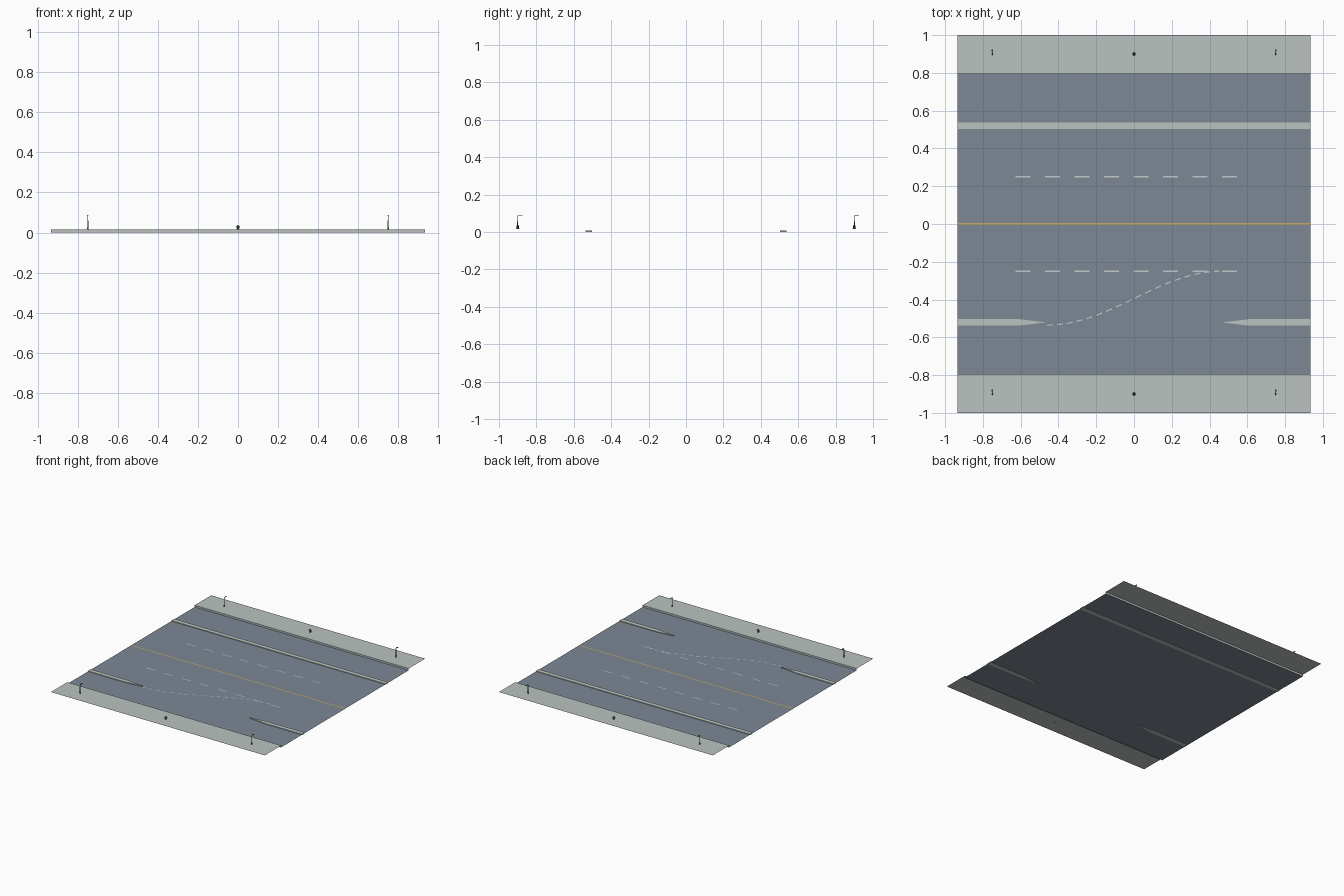
import bpy, bmesh, math
from mathutils import Vector

cube = bpy.data.objects.get("Cube")
if cube:
    bpy.data.objects.remove(cube)


def material(name, rgb):
    m = bpy.data.materials.new(name)
    m.use_nodes = True
    m.diffuse_color = (*rgb, 1)
    m.node_tree.nodes["Principled BSDF"].inputs["Base Color"].default_value = (*rgb, 1)
    return m


ASPHALT = material("asphalt", (0.205, 0.25, 0.30))
CONCRETE = material("concrete", (0.49, 0.54, 0.52))
PAINT = material("white_paint", (0.56, 0.60, 0.60))
YELLOW = material("yellow_paint", (0.56, 0.40, 0.13))
METAL = material("grey_metal", (0.12, 0.13, 0.13))

HALF_X, ROAD_Y, ROAD_Z, WALK_Z = 0.935, 0.795, 0.002, 0.016


def finish(name, bm, mat):
    bmesh.ops.recalc_face_normals(bm, faces=bm.faces)
    me = bpy.data.meshes.new(name)
    bm.to_mesh(me)
    bm.free()
    me.materials.append(mat)
    ob = bpy.data.objects.new(name, me)
    bpy.context.collection.objects.link(ob)
    return ob


def prism(bm, outline, z0, z1):
    """Closed block from an outline in x and y."""
    face = bm.faces.new([bm.verts.new((x, y, z0)) for x, y in outline])
    ext = bmesh.ops.extrude_face_region(bm, geom=[face], use_keep_orig=True)
    top = [v for v in ext["geom"] if isinstance(v, bmesh.types.BMVert)]
    bmesh.ops.translate(bm, verts=top, vec=(0, 0, z1 - z0))


def strip(bm, a, b, width, z):
    """Flat painted bar from a to b, facing up."""
    a, b = Vector(a), Vector(b)
    d = (b - a).normalized() * width / 2
    n = Vector((-d.y, d.x))
    bm.faces.new([bm.verts.new((*p, z)) for p in (a - n, b - n, b + n, a + n)])


def cylinder(bm, radius, top_radius, z0, z1, at, sides=10):
    geo = bmesh.ops.create_cone(bm, cap_ends=True, segments=sides, radius1=radius,
                                radius2=top_radius, depth=z1 - z0)
    bmesh.ops.translate(bm, verts=geo["verts"], vec=(at[0], at[1], (z0 + z1) / 2))


def rect(x0, x1, y0, y1):
    return [(x0, y0), (x1, y0), (x1, y1), (x0, y1)]


# Road surface
bm = bmesh.new()
strip(bm, (-HALF_X, 0), (HALF_X, 0), 2 * ROAD_Y, ROAD_Z)
finish("road", bm, ASPHALT)

# Pavements: a sheet with a curb dropping to the road
for side, label in ((-1, "front"), (1, "back")):
    bm = bmesh.new()
    profile = [(ROAD_Y, 0), (ROAD_Y, WALK_Z), (1, WALK_Z)]
    rows = [[bm.verts.new((x, side * y, z)) for y, z in profile] for x in (-HALF_X, HALF_X)]
    for i in range(2):
        quad = [rows[0][i], rows[1][i], rows[1][i + 1], rows[0][i + 1]]
        bm.faces.new(quad if side > 0 else quad[::-1])
    walk = finish(label + "_pavement", bm, CONCRETE)
    if walk.data.polygons[1].normal.z < 0:
        walk.data.flip_normals()

# Raised medians
MED_Y, MED_W, MED_Z = 0.521, 0.0175, 0.007
bm = bmesh.new()
prism(bm, rect(-HALF_X, HALF_X, MED_Y - MED_W, MED_Y + MED_W), 0, MED_Z)
finish("back_median", bm, CONCRETE)
for side, label in ((-1, "right"), (1, "left")):
    bm = bmesh.new()
    prism(bm, [(side * HALF_X, -MED_Y - MED_W), (side * 0.61, -MED_Y - MED_W),
               (side * 0.465, -MED_Y), (side * 0.61, -MED_Y + MED_W),
               (side * HALF_X, -MED_Y + MED_W)], 0, MED_Z)
    finish(label + "_front_median", bm, CONCRETE)

# Painted lines
bm = bmesh.new()
strip(bm, (-HALF_X, 0), (HALF_X, 0), 0.009, ROAD_Z + 0.002)
finish("centre_line", bm, YELLOW)

bm = bmesh.new()
for y in (-0.251, 0.251):
    for i in range(8):
        x = -0.627 + i * 0.156
        strip(bm, (x, y), (x + 0.08, y), 0.007, ROAD_Z + 0.002)
finish("lane_dashes", bm, PAINT)


def merge_path(x):
    return x, -0.392 - 0.143 * math.cos(math.pi * (x + 0.46) / 0.93)


bm = bmesh.new()
for i in range(18):
    x = -0.46 + i * 0.052
    strip(bm, merge_path(x), merge_path(x + 0.031), 0.006, ROAD_Z + 0.003)
finish("merge_dashes", bm, PAINT)

# Street lamps, with arms pointing to the back
for y, row in ((-0.9, "front"), (0.9, "back")):
    for x, side in ((-0.75, "right"), (0.75, "left")):
        bm = bmesh.new()
        cylinder(bm, 0.005, 0.004, WALK_Z, WALK_Z + 0.008, (x, y), 8)
        cylinder(bm, 0.0025, 0.002, WALK_Z, 0.088, (x, y), 8)
        prism(bm, rect(x - 0.002, x + 0.002, y, y + 0.018), 0.085, 0.088)
        prism(bm, rect(x - 0.004, x + 0.004, y + 0.014, y + 0.025), 0.084, 0.088)
        finish(f"{row}_{side}_street_lamp", bm, METAL)

    # Fire hydrant
    bm = bmesh.new()
    cylinder(bm, 0.009, 0.009, WALK_Z, WALK_Z + 0.003, (0, y))
    cylinder(bm, 0.006, 0.006, WALK_Z, 0.031, (0, y))
    cylinder(bm, 0.008, 0.003, 0.031, 0.037, (0, y))
    prism(bm, rect(-0.009, 0.009, y - 0.0025, y + 0.0025), 0.024, 0.029)
    finish(row + "_hydrant", bm, METAL)
